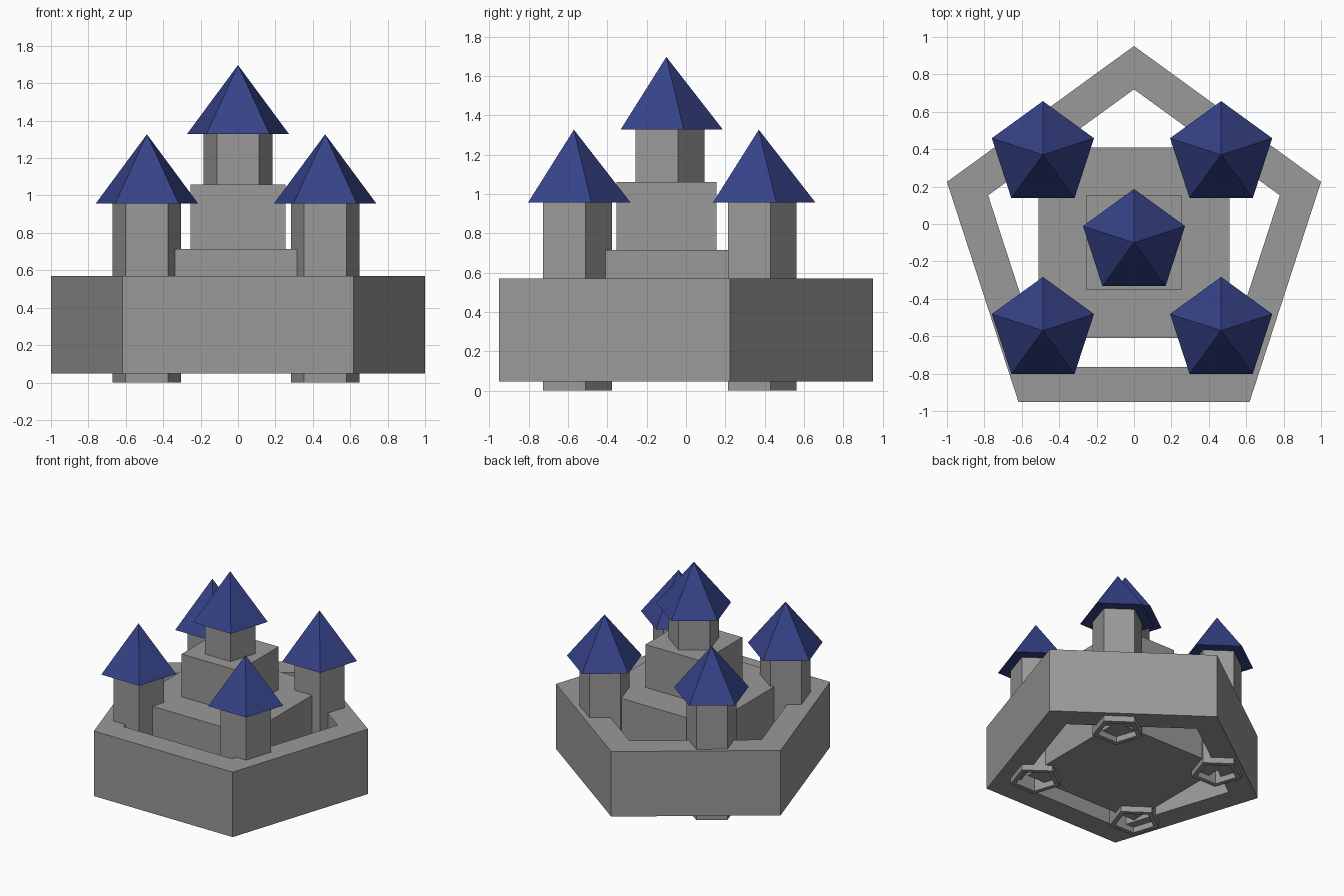
import bpy, bmesh
from math import sin, cos, tau

if "Cube" in bpy.data.objects:
    bpy.data.objects.remove(bpy.data.objects["Cube"])

SIDES = 5
CENTRE_Y = -0.10


def material(name, rgb):
    mat = bpy.data.materials.new(name)
    mat.diffuse_color = (*rgb, 1)
    mat.use_nodes = True
    mat.node_tree.nodes["Principled BSDF"].inputs["Base Color"].default_value = mat.diffuse_color
    return mat


roof_mat = material("blue_roof", (0.036, 0.054, 0.24))
stone_mat = material("dark_stone", (0.32, 0.32, 0.32))


def finish(bm, name, mat=stone_mat):
    bmesh.ops.recalc_face_normals(bm, faces=bm.faces[:])
    mesh = bpy.data.meshes.new(name)
    bm.to_mesh(mesh)
    bm.free()
    mesh.materials.append(mat)
    obj = bpy.data.objects.new(name, mesh)
    bpy.context.collection.objects.link(obj)
    return obj


def ring(bm, x, y, z, r):
    # pentagon with one corner pointing to +y
    return [bm.verts.new((x + r * sin(i * tau / SIDES), y + r * cos(i * tau / SIDES), z))
            for i in range(SIDES)]


def pentagon_tube(name, x, y, z0, z1, r_out, r_in):
    bm = bmesh.new()
    loops = [ring(bm, x, y, z, r) for r, z in
             ((r_out, z0), (r_out, z1), (r_in, z1), (r_in, z0))]
    for a, b in zip(loops, loops[1:] + loops[:1]):
        for i in range(SIDES):
            j = (i + 1) % SIDES
            bm.faces.new((a[i], a[j], b[j], b[i]))
    return finish(bm, name)


def pentagon_roof(name, x, y, z0, z1, r):
    bm = bmesh.new()
    base = ring(bm, x, y, z0, r)
    apex = bm.verts.new((x, y, z1))
    bm.faces.new(base)
    for i in range(SIDES):
        bm.faces.new((base[i], base[(i + 1) % SIDES], apex))
    return finish(bm, name, roof_mat)


def block(name, size, z0, z1):
    bm = bmesh.new()
    bmesh.ops.create_cube(bm, size=1)
    bmesh.ops.scale(bm, vec=(size, size, z1 - z0), verts=bm.verts)
    bmesh.ops.translate(bm, vec=(0, CENTRE_Y, (z0 + z1) / 2), verts=bm.verts)
    return finish(bm, name)


def tower(name, x, y, z0, z1):
    pentagon_tube(name, x, y, z0, z1, 0.193, 0.15)
    pentagon_roof(name + "_roof", x, y, z1, z1 + 0.369, 0.287)


# Outer pentagonal wall, open in the middle
pentagon_tube("outer_wall", 0, CENTRE_Y, 0.047, 0.57, 1.0515, 0.82)

# Stepped square keep
block("keep_lower", 1.02, 0.047, 0.715)
block("keep_upper", 0.508, 0.70, 1.06)

# Four corner towers and the taller central tower
for side, x in (("left", -0.487), ("right", 0.466)):
    for end, y in (("front", -0.57), ("back", 0.37)):
        tower(f"{end}_{side}_tower", x, y, 0.0, 0.958)
tower("central_tower", 0, CENTRE_Y, 1.0, 1.328)
